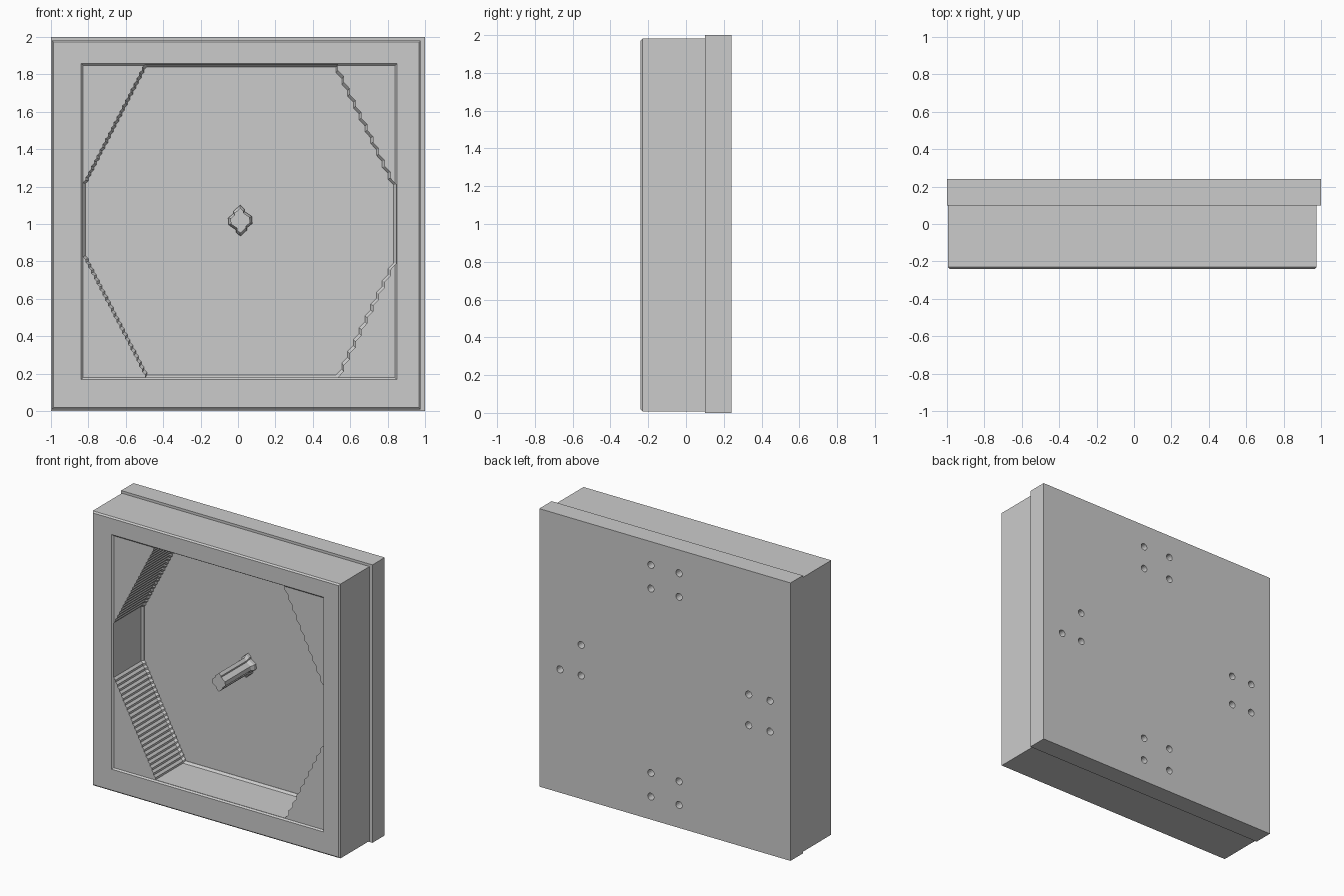
import bpy, bmesh

if "Cube" in bpy.data.objects:
    bpy.data.objects.remove(bpy.data.objects["Cube"])

CX, CZ = 0.012, 1.018   # centre of the octagonal well


def finish(name, bm):
    bmesh.ops.recalc_face_normals(bm, faces=bm.faces)
    me = bpy.data.meshes.new(name)
    bm.to_mesh(me)
    bm.free()
    ob = bpy.data.objects.new(name, me)
    bpy.context.collection.objects.link(ob)
    return ob


def loft(name, profile, rings, cx=CX, cz=CZ):
    """Stack an x-z profile along y; rings = (y, scale about the centre)."""
    bm = bmesh.new()
    loops = [[bm.verts.new((cx + (x - cx) * s, y, cz + (z - cz) * s)) for x, z in profile]
             for y, s in rings]
    n = len(profile)
    for a, b in zip(loops, loops[1:]):
        for i in range(n):
            j = (i + 1) % n
            bm.faces.new((a[i], a[j], b[j], b[i]))
    bm.faces.new(loops[0])
    bm.faces.new(loops[-1])
    return finish(name, bm)


def rect(x0, x1, z0, z1):
    return [(x0, z0), (x1, z0), (x1, z1), (x0, z1)]


def cut(target, cutter):
    cutter.hide_render = True
    m = target.modifiers.new("cut", 'BOOLEAN')
    m.operation, m.solver, m.object = 'DIFFERENCE', 'EXACT', cutter
    bpy.context.view_layer.objects.active = target
    bpy.ops.object.modifier_apply(modifier=m.name)
    bpy.data.objects.remove(cutter, do_unlink=True)


def stepped(a, b, n):
    """Ridged line from a to b: short vertical run, then a slanted one."""
    dx, dz = (b[0] - a[0]) / n, (b[1] - a[1]) / n
    pts = []
    for i in range(n):
        x, z = a[0] + dx * i, a[1] + dz * i
        pts += [(x, z), (x, z + dz * 0.5)]
    return pts


# back plate with four groups of blind screw holes
plate = loft("back_plate", rect(-1, 1, 0, 2), [(0.1, 1), (0.24, 1)])
holes = [(x, z) for x in (-0.112, 0.112) for z in (0.165, 0.335, 1.662, 1.832)]
holes += [(x, z) for x in (-0.836, -0.667, 0.667, 0.836) for z in (0.887, 1.108)]
bm = bmesh.new()
for x, z in holes:
    r = bmesh.ops.create_cone(bm, cap_ends=True, segments=16, radius1=0.025,
                              radius2=0.025, depth=0.2)
    for v in r["verts"]:
        v.co = (v.co.x + x, 0.24 + v.co.z, v.co.y + z)
cut(plate, finish("hole_cutter", bm))

# housing block with softened front edges
housing = loft("housing", rect(-0.995, 0.977, 0.008, 1.982),
               [(-0.24, 0.99), (-0.23, 1), (0.1, 1)], -0.009, 0.995)

# shallow square recess with sloped sides
cut(housing, loft("recess_cutter", rect(-0.828, 0.84, 0.178, 1.847),
                  [(-0.23, 1), (-0.24, 1.012), (-0.26, 1.036)]))

# octagonal well, finely ridged on the left and coarser on the right
tl, tr = (-0.495, 1.853), (0.533, 1.853)
ru, rl = (0.846, 1.212), (0.846, 0.82)
br, bl = (0.533, 0.18), (-0.495, 0.18)
ll, lu = (-0.829, 0.826), (-0.829, 1.205)
octagon = (stepped(tr, ru, 10) + [ru] + stepped(rl, br, 10) + [br]
           + stepped(bl, ll, 22) + [ll] + stepped(lu, tl, 22) + [tl])
cut(housing, loft("well_cutter", octagon,
                  [(-0.4, 1), (0.082, 1), (0.098, 0.984), (0.2, 0.984)]))

# central spindle with a flared foot
half = [(0, 0.067), (0.018, 0.05), (0.018, 0.04), (0.05, 0.018),
        (0.052, -0.012), (0.03, -0.03), (0.03, -0.04)]
spindle = half + [(-x, -z) for x, z in half]
spindle = [(CX + x, CZ + z) for x, z in spindle]
loft("spindle", spindle, [(-0.235, 1), (0.055, 1), (0.075, 1.24), (0.101, 1.24)])
